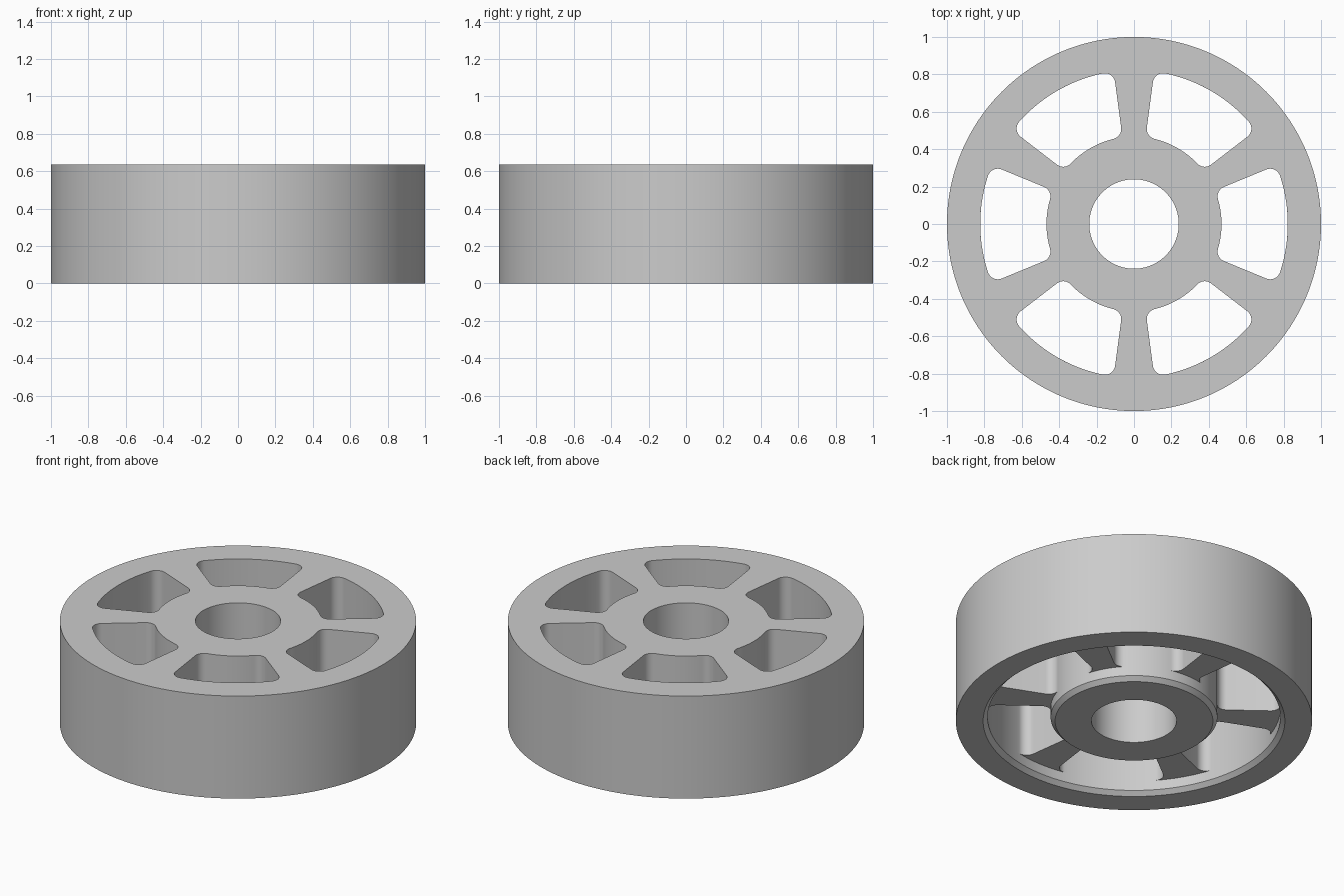
import bpy, bmesh
from math import sin, cos, asin, pi, radians

cube = bpy.data.objects.get("Cube")
if cube:
    bpy.data.objects.remove(cube)

SEG = 192
HEIGHT, WEB_BOTTOM = 0.635, 0.085
OUTER, BORE = 1.0, 0.239
RIM_IN, HUB_OUT = 0.822, 0.468
CHAMFER = 0.025
FILLET = 0.055
HALF = radians(22.4)      # half angle of each window

grey = bpy.data.materials.new("plain_grey")
grey.use_nodes = True
grey.diffuse_color = (0.6, 0.6, 0.6, 1)
grey.node_tree.nodes["Principled BSDF"].inputs["Base Color"].default_value = (0.6, 0.6, 0.6, 1)


def finish(obj):
    """Weld, fix normals, colour and smooth a part."""
    bm = bmesh.new()
    bm.from_mesh(obj.data)
    bmesh.ops.remove_doubles(bm, verts=bm.verts, dist=1e-5)
    bmesh.ops.recalc_face_normals(bm, faces=bm.faces)
    bm.to_mesh(obj.data)
    bm.free()
    obj.data.materials.clear()
    obj.data.materials.append(grey)
    bpy.ops.object.select_all(action='DESELECT')
    obj.select_set(True)
    bpy.context.view_layer.objects.active = obj
    bpy.ops.object.shade_smooth_by_angle(angle=radians(30))


def circle(r):
    return [(r * cos(2 * pi * i / SEG), r * sin(2 * pi * i / SEG)) for i in range(SEG)]


def arc(cx, cy, r, a, b, n):
    return [(cx + r * cos(a + (b - a) * i / n), cy + r * sin(a + (b - a) * i / n))
            for i in range(n + 1)]


def window(turn):
    """Ring sector with four rounded corners, turned about the axle."""
    ro, ri = RIM_IN - FILLET, HUB_OUT + FILLET
    ao = HALF - asin(FILLET / ro)
    ai = HALF - asin(FILLET / ri)
    side = HALF + pi / 2
    upper = arc(0, 0, RIM_IN, 0, ao, 12)
    upper += arc(ro * cos(ao), ro * sin(ao), FILLET, ao, side, 10)[1:]
    upper += arc(ri * cos(ai), ri * sin(ai), FILLET, side, ai + pi, 10)
    upper += arc(0, 0, HUB_OUT, ai, 0, 10)[1:]
    lower = [(x, -y) for x, y in reversed(upper[1:-1])]
    c, s = cos(turn), sin(turn)
    return [(x * c - y * s, x * s + y * c) for x, y in upper + lower]


# Main wheel body: a thick disc with bore and six windows
curve = bpy.data.curves.new("wheel_body", 'CURVE')
curve.dimensions = '2D'
curve.fill_mode = 'BOTH'
curve.extrude = (HEIGHT - WEB_BOTTOM) / 2
for loop in [circle(OUTER), circle(BORE)] + [window(k * pi / 3) for k in range(6)]:
    spline = curve.splines.new('POLY')
    spline.points.add(len(loop) - 1)
    for p, (x, y) in zip(spline.points, loop):
        p.co = (x, y, 0, 1)
    spline.use_cyclic_u = True
body = bpy.data.objects.new("wheel_body", curve)
bpy.context.collection.objects.link(body)
bpy.ops.object.select_all(action='DESELECT')
body.select_set(True)
bpy.context.view_layer.objects.active = body
bpy.ops.object.convert(target='MESH')
body = bpy.context.view_layer.objects.active
body.location.z = (HEIGHT + WEB_BOTTOM) / 2
finish(body)


def skirt(name, profile):
    """Open lathe of (radius, height) points below the body."""
    bm = bmesh.new()
    rings = [[bm.verts.new((x, y, z)) for x, y in circle(r)] for r, z in profile]
    for a, b in zip(rings, rings[1:]):
        for i in range(SEG):
            j = (i + 1) % SEG
            bm.faces.new((a[i], a[j], b[j], b[i]))
    # the outermost wall decides which way the faces point
    bm.normal_update()
    mesh = bpy.data.meshes.new(name)
    bm.to_mesh(mesh)
    bm.free()
    obj = bpy.data.objects.new(name, mesh)
    bpy.context.collection.objects.link(obj)
    finish(obj)


# Rim and hub stand below the spokes, each with a chamfered lower edge
skirt("rim_skirt", [(OUTER, WEB_BOTTOM), (OUTER, 0), (RIM_IN + CHAMFER, 0),
                    (RIM_IN, CHAMFER), (RIM_IN, WEB_BOTTOM)])
skirt("hub_skirt", [(HUB_OUT, WEB_BOTTOM), (HUB_OUT, CHAMFER), (HUB_OUT - CHAMFER, 0),
                    (BORE, 0), (BORE, WEB_BOTTOM)])
